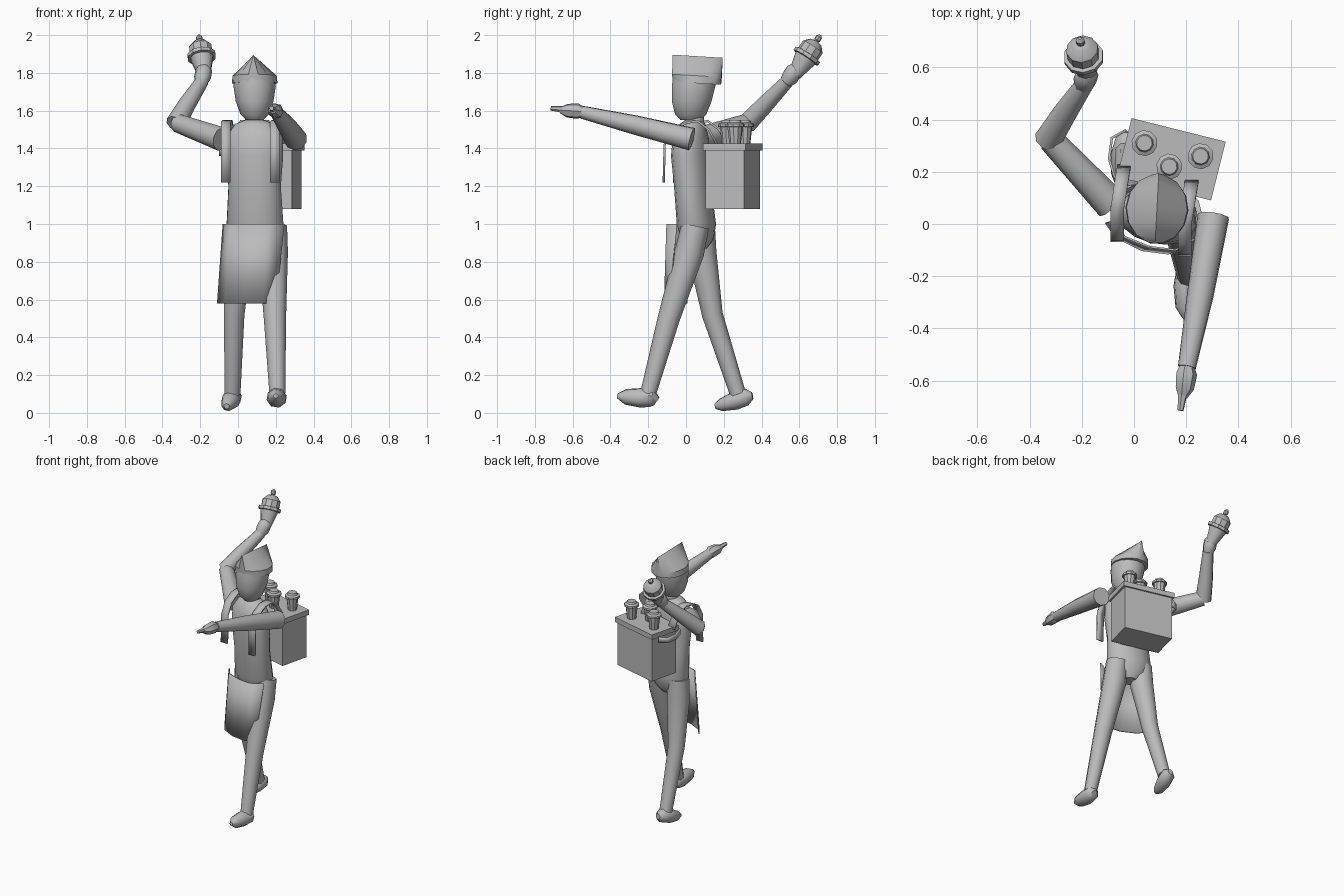
import bpy, bmesh, math
from mathutils import Vector, Matrix

cube = bpy.data.objects.get("Cube")
if cube:
    bpy.data.objects.remove(cube, do_unlink=True)

grey = bpy.data.materials.new("plain grey")
grey.use_nodes = True
colour = (0.5, 0.5, 0.5, 1)
grey.diffuse_color = colour
grey.node_tree.nodes["Principled BSDF"].inputs["Base Color"].default_value = colour
TURN = math.radians(-14)


def finish(name, bm, angle=40):
    bmesh.ops.recalc_face_normals(bm, faces=bm.faces)
    mesh = bpy.data.meshes.new(name)
    bm.to_mesh(mesh)
    bm.free()
    mesh.materials.append(grey)
    obj = bpy.data.objects.new(name, mesh)
    bpy.context.collection.objects.link(obj)
    bpy.ops.object.select_all(action='DESELECT')
    obj.select_set(True)
    bpy.context.view_layer.objects.active = obj
    bpy.ops.object.shade_smooth_by_angle(angle=math.radians(angle))
    return obj


def skin(name, rings, angle=40):
    """Join rings of points into a closed, capped skin."""
    bm = bmesh.new()
    loops = [[bm.verts.new(p) for p in ring] for ring in rings]
    n = len(loops[0])
    for a, b in zip(loops, loops[1:]):
        for i in range(n):
            j = (i + 1) % n
            bm.faces.new((a[i], a[j], b[j], b[i]))
    bm.faces.new(loops[0][::-1])
    bm.faces.new(loops[-1])
    bmesh.ops.remove_doubles(bm, verts=bm.verts, dist=0.0005)
    return finish(name, bm, angle)


def stack(name, sections, sides=12, turn=0.0, slope=0.0, angle=40):
    """Level ellipses: (x, y, z, half width, half depth)."""
    rings = []
    for x, y, z, rx, ry in sections:
        ring = []
        for i in range(sides):
            a = math.tau * i / sides
            p = Matrix.Rotation(turn, 3, 'Z') @ Vector((rx * math.cos(a), ry * math.sin(a), 0))
            ring.append(Vector((x, y, z + slope * p.y)) + p)
        rings.append(ring)
    return skin(name, rings, angle)


def limb(name, path, radii, sides=9, angle=45):
    """Round tube with its own radius at each path point."""
    pts = [Vector(p) for p in path]
    rings = []
    for k, (p, r) in enumerate(zip(pts, radii)):
        along = (pts[min(k + 1, len(pts) - 1)] - pts[max(k - 1, 0)]).normalized()
        u = along.cross(Vector((0.9, 0.1, 0.2))).normalized()
        v = along.cross(u)
        rings.append([p + r * (math.cos(math.tau * i / sides) * u
                               + math.sin(math.tau * i / sides) * v) for i in range(sides)])
    return skin(name, rings, angle)


def spin(name, base, tip, profile, sides=10):
    """Turned shape from (fraction of length, radius) pairs."""
    a, b = Vector(base), Vector(tip)
    return limb(name, [a.lerp(b, t) for t, r in profile], [r for t, r in profile], sides, 35)


def ribbon(name, left, right, thickness):
    """Thin sheet between two edge lines."""
    bm = bmesh.new()
    a = [bm.verts.new(p) for p in left]
    b = [bm.verts.new(p) for p in right]
    for i in range(len(a) - 1):
        bm.faces.new((a[i], a[i + 1], b[i + 1], b[i]))
    obj = finish(name, bm)
    mod = obj.modifiers.new("thickness", 'SOLIDIFY')
    mod.thickness = thickness
    mod.offset = 0
    return obj


def block(name, centre, size):
    bm = bmesh.new()
    bmesh.ops.create_cube(bm, size=1, matrix=Matrix.Translation(centre)
                          @ Matrix.Rotation(TURN, 4, 'Z') @ Matrix.Diagonal((*size, 1)))
    return finish(name, bm, 20)


# Torso, neck and head
stack("torso", [(.09, .06, .87, .05, .05), (.09, .06, .92, .12, .085), (.09, .055, 1.0, .155, .1),
                (.088, .035, 1.2, .143, .095), (.086, .025, 1.36, .158, .1),
                (.085, .025, 1.46, .155, .09), (.086, .035, 1.53, .105, .065),
                (.088, .04, 1.55, .05, .045)], 16, TURN)
stack("neck", [(.088, .045, 1.5, .052, .05), (.088, .045, 1.6, .05, .05)])
stack("head", [(.088, .025, 1.55, .045, .055), (.088, .025, 1.58, .075, .085),
               (.088, .03, 1.65, .1, .108), (.088, .04, 1.73, .112, .118),
               (.088, .045, 1.79, .105, .115)], 14)

# Folded cap: oval band pinched into a ridge
stack("cap", [(.088, .058, 1.745, .121, .13), (.088, .058, 1.785, .117, .134),
              (.088, .062, 1.888, .0, .136)], 14, math.radians(-3), -.06, 30)

# Legs and shoes
limb("left_leg", [(.185, .05, .99), (.185, .02, .85), (.195, -.09, .5), (.208, -.2, .1)],
     [.075, .08, .06, .043])
limb("right_leg", [(.005, .08, .99), (.0, .085, .85), (-.022, .14, .52), (-.03, .275, .1)],
     [.075, .078, .056, .043])
limb("left_shoe", [(.21, -.155, .06), (.21, -.18, .078), (.203, -.24, .08), (.2, -.32, .085),
                   (.2, -.365, .09)], [.025, .05, .053, .042, .012], 8)
limb("right_shoe", [(-.02, .352, .09), (-.025, .32, .085), (-.04, .26, .065), (-.055, .185, .042),
                    (-.06, .155, .035)], [.02, .047, .05, .034, .015], 8)

# Left arm pointing forward
limb("left_arm", [(.305, .03, 1.45), (.255, -.27, 1.525), (.203, -.55, 1.592)],
     [.062, .052, .035])
limb("left_hand", [(.203, -.54, 1.592), (.2, -.575, 1.598), (.193, -.63, 1.6), (.186, -.665, 1.603)],
     [.027, .042, .037, .018], 7)
limb("left_finger", [(.187, -.65, 1.607), (.178, -.715, 1.612)], [.018, .012], 6)

# Right arm raised behind
limb("right_upper_arm", [(-.085, .075, 1.45), (-.32, .325, 1.535)], [.065, .05])
limb("right_forearm", [(-.33, .32, 1.53), (-.265, .425, 1.64), (-.19, .535, 1.755)],
     [.054, .047, .036])
limb("right_hand", [(-.197, .52, 1.74), (-.188, .55, 1.775), (-.18, .575, 1.815),
                    (-.178, .59, 1.84)], [.03, .045, .044, .02], 8)

# Raised cup with a domed lid and knob
CUP_BASE, CUP_TIP = (-.179, .575, 1.79), (-.208, .712, 2.0)
spin("raised_cup", CUP_BASE, CUP_TIP,
     [(0, .035), (.42, .062), (.43, .077), (.51, .077), (.52, .062), (.7, .062), (.82, .035), (.85, .01)])
spin("raised_cup_knob", (-.203, .688, 1.965), CUP_TIP,
     [(0, .008), (.25, .017), (.7, .017), (1, .006)], 8)

# Carrying box on the back with drink cups
block("box", (.143, .248, 1.235), (.345, .21, .31))
block("box_lid", (.143, .248, 1.408), (.372, .232, .036))
for i, (x, y) in enumerate([(.04, .31), (.255, .26), (.135, .22)]):
    spin(f"drink_cup_{i + 1}", (x, y, 1.42), (x, y, 1.55),
         [(0, .03), (.72, .041), (.73, .05), (.84, .05), (.9, .035), (1, .03)])

# Shoulder straps from the chest to the box
STRAP = [(-.118, 1.22), (-.113, 1.42), (-.07, 1.5), (0, 1.535), (.06, 1.545), (.12, 1.5), (.17, 1.41)]
for side, x, shift in (("left", .195, 0), ("right", -.065, .055)):
    edges = [[(x + dx + .16 * max(y, 0), y + shift, z) for y, z in STRAP] for dx in (-.026, .026)]
    ribbon(f"{side}_strap", *edges, .012)

# Loose strap loop beside the box
LOOP = [(-.03, .15), (-.075, .18), (-.095, .25), (-.085, .33), (-.03, .36)]
ribbon("strap_loop", [(x, y, 1.36) for x, y in LOOP], [(x, y, 1.4) for x, y in LOOP], .01)

# Wrapped waist apron
TOP = [(-.078, .01), (-.035, -.05), (.06, -.088), (.16, -.1), (.245, -.05)]
HEM = [(-.108, .005), (-.07, -.05), (.03, -.1), (.13, -.113), (.2, -.09)]
ribbon("apron", [(x, y, 1.0) for x, y in TOP], [(x, y, .58) for x, y in HEM], .008)
